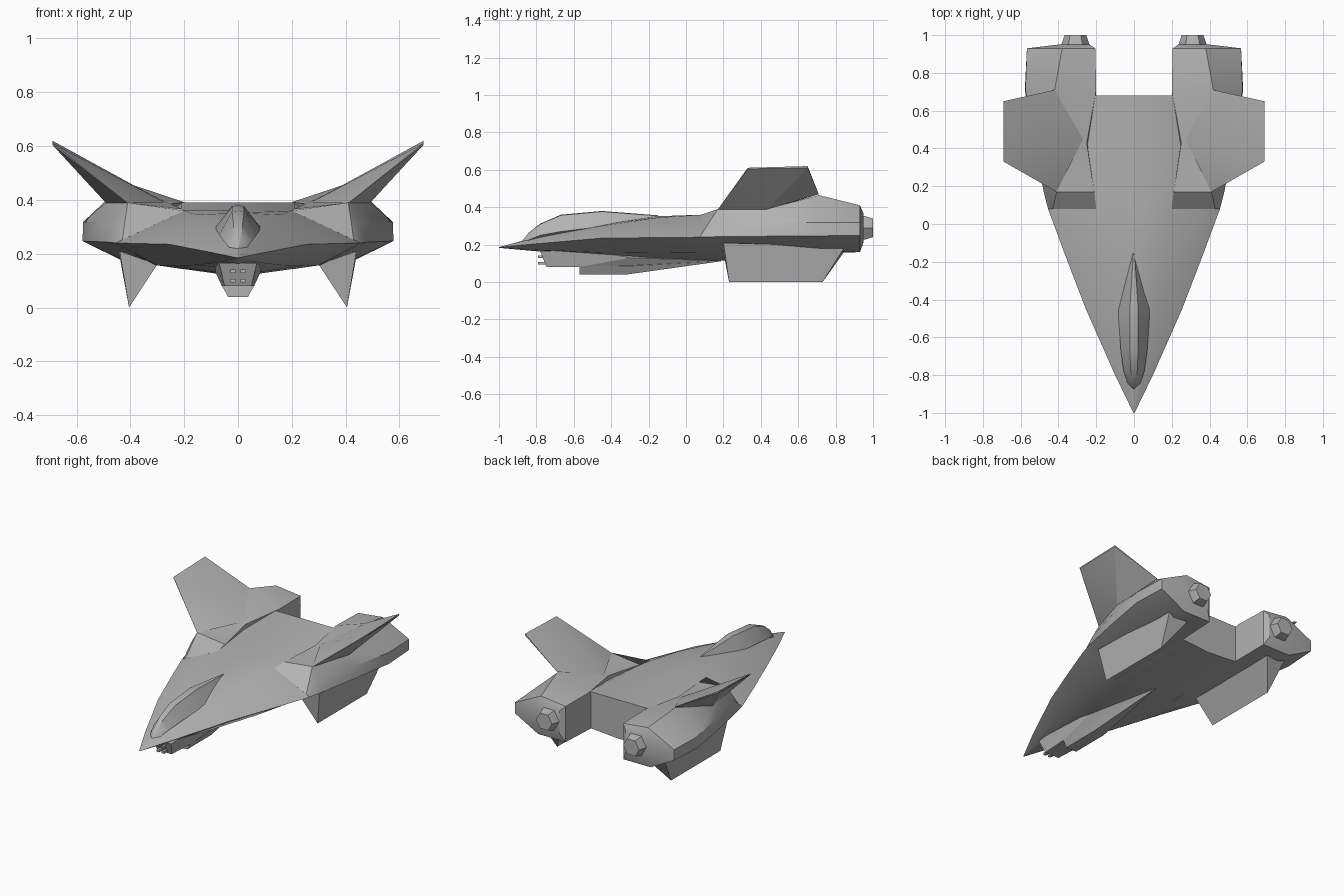
import bpy, bmesh, math
from mathutils import Vector

old = bpy.data.objects.get("Cube")
if old:
    bpy.data.objects.remove(old, do_unlink=True)

grey = bpy.data.materials.new("hull_grey")
grey.use_nodes = True
COLOUR = (0.45, 0.45, 0.45, 1)
grey.diffuse_color = COLOUR
grey.node_tree.nodes["Principled BSDF"].inputs["Base Color"].default_value = COLOUR


def finish(name, bm, paired=False, angle=30):
    """Turn a bmesh into a shaded object, optionally mirrored across x."""
    bmesh.ops.remove_doubles(bm, verts=bm.verts, dist=0.0005)
    bmesh.ops.recalc_face_normals(bm, faces=bm.faces)
    mesh = bpy.data.meshes.new(name)
    bm.to_mesh(mesh)
    bm.free()
    mesh.materials.append(grey)
    obj = bpy.data.objects.new(name, mesh)
    bpy.context.collection.objects.link(obj)
    if paired:
        obj.modifiers.new("mirror", "MIRROR").use_mirror_merge = False
    bpy.ops.object.select_all(action="DESELECT")
    obj.select_set(True)
    bpy.context.view_layer.objects.active = obj
    bpy.ops.object.shade_smooth_by_angle(angle=math.radians(angle))
    return obj


def loft(name, stations, symmetric=False, paired=False):
    """Skin a row of (y, [(x, z), ...]) sections and cap both ends."""
    bm = bmesh.new()
    rings = []
    for y, pts in stations:
        if symmetric:
            pts = pts + [(-x, z) for x, z in pts[-2:0:-1]]
        rings.append([bm.verts.new((x, y, z)) for x, z in pts])
    n = len(rings[0])
    for a, b in zip(rings, rings[1:]):
        for i in range(n):
            j = (i + 1) % n
            bm.faces.new((a[i], a[j], b[j], b[i]))
    bm.faces.new(rings[0])
    bm.faces.new(rings[-1])
    return finish(name, bm, paired)


def solid(name, points, paired=False, angle=20):
    """Convex solid spanning a handful of corner points."""
    bm = bmesh.new()
    for p in points:
        bm.verts.new(p)
    out = bmesh.ops.convex_hull(bm, input=bm.verts)
    loose = [v for v in out["geom_interior"] if isinstance(v, bmesh.types.BMVert)]
    bmesh.ops.delete(bm, geom=loose, context="VERTS")
    return finish(name, bm, paired, angle)


# Arrowhead hull: top centre, shoulder, edge, lower chine, keel
loft("main_hull", [
    (-1.0, [(0, .187), (.002, .186), (.003, .185), (.002, .184), (0, .183)]),
    (-.8, [(0, .24), (.035, .235), (.1, .205), (.05, .172), (0, .165)]),
    (-.45, [(0, .31), (.1, .3), (.255, .235), (.15, .158), (0, .14)]),
    (-.15, [(0, .352), (.155, .345), (.37, .238), (.24, .155), (0, .12)]),
    (.08, [(0, .36), (.2, .36), (.455, .24), (.3, .157), (0, .115)]),
    (.2, [(0, .366), (.21, .366), (.47, .243), (.3, .157), (0, .115)]),
    (.68, [(0, .39), (.21, .39), (.5, .26), (.3, .162), (0, .14)]),
], symmetric=True)

# Engine pods growing out of the hull, with sloped front and stepped rear
loft("engine_pod", [
    (.08, [(.2, .36), (.43, .252), (.445, .245), (.455, .24), (.3, .157), (.2, .142)]),
    (.17, [(.21, .367), (.41, .39), (.45, .32), (.478, .243), (.3, .157), (.2, .142)]),
    (.43, [(.25, .385), (.49, .39), (.52, .32), (.53, .245), (.34, .16), (.2, .148)]),
    (.71, [(.2, .392), (.42, .465), (.575, .318), (.578, .247), (.4, .163), (.2, .155)]),
    (.93, [(.205, .39), (.38, .41), (.567, .318), (.567, .25), (.4, .16), (.205, .16)]),
    (.95, [(.235, .36), (.37, .365), (.4, .33), (.4, .25), (.37, .215), (.235, .215)]),
], paired=True)

# Six-sided tapered exhausts
solid("exhaust_nozzle", [
    (.31 + r * math.cos(k * math.pi / 3), y, .29 + r * math.sin(k * math.pi / 3))
    for y, r in ((.93, .075), (.955, .073), (1.0, .057)) for k in range(6)
], paired=True)

# Upswept wings rooted on the pod tops
solid("wing", [
    (.41, .17, .388), (.27, .45, .39), (.42, .71, .47), (.49, .43, .388),
    (.69, .33, .605), (.69, .65, .62), (.69, .33, .611), (.69, .65, .61),
], paired=True)

# Wedge-shaped fins under the pods
solid("ventral_fin", [
    (.3, .2, .16), (.44, .2, .21), (.3, .85, .168), (.44, .85, .19),
    (.405, .23, 0), (.405, .73, 0),
], paired=True)

# Cockpit canopy: narrow ridge, flared sides, tapering tail
loft("canopy", [
    (y, [(0, top), (ridge, top - .003), (side, base), (0, base - .03)])
    for y, top, ridge, side, base in (
        (-.875, .221, .002, .008, .212),
        (-.84, .265, .012, .035, .225),
        (-.78, .312, .017, .055, .25),
        (-.67, .36, .022, .07, .27),
        (-.45, .38, .022, .085, .297),
        (-.15, .357, .003, .004, .34),
    )
], symmetric=True)


def both(points):
    return [(s * x, y, z) for x, y, z in points for s in (-1, 1)]


# Chin housing in two tiers that fade back into the keel
solid("chin_housing", both([
    (.07, -.78, .165), (.05, -.745, .08), (.083, -.55, .175),
    (.06, -.57, .08), (.083, -.3, .13), (.05, -.3, .08), (0, .2, .113),
]))
solid("chin_keel", both([
    (.062, -.57, .085), (.037, -.57, .04), (.062, -.32, .085),
    (.037, -.32, .04), (0, .2, .113),
]))

# Four short gun barrels on the chin
for x in (-.018, .018):
    for z in (.1, .135):
        solid("gun_barrel", [
            (x + dx, y, z + dz) for y in (-.79, -.72)
            for dx in (-.009, .009) for dz in (-.007, .007)
        ])
